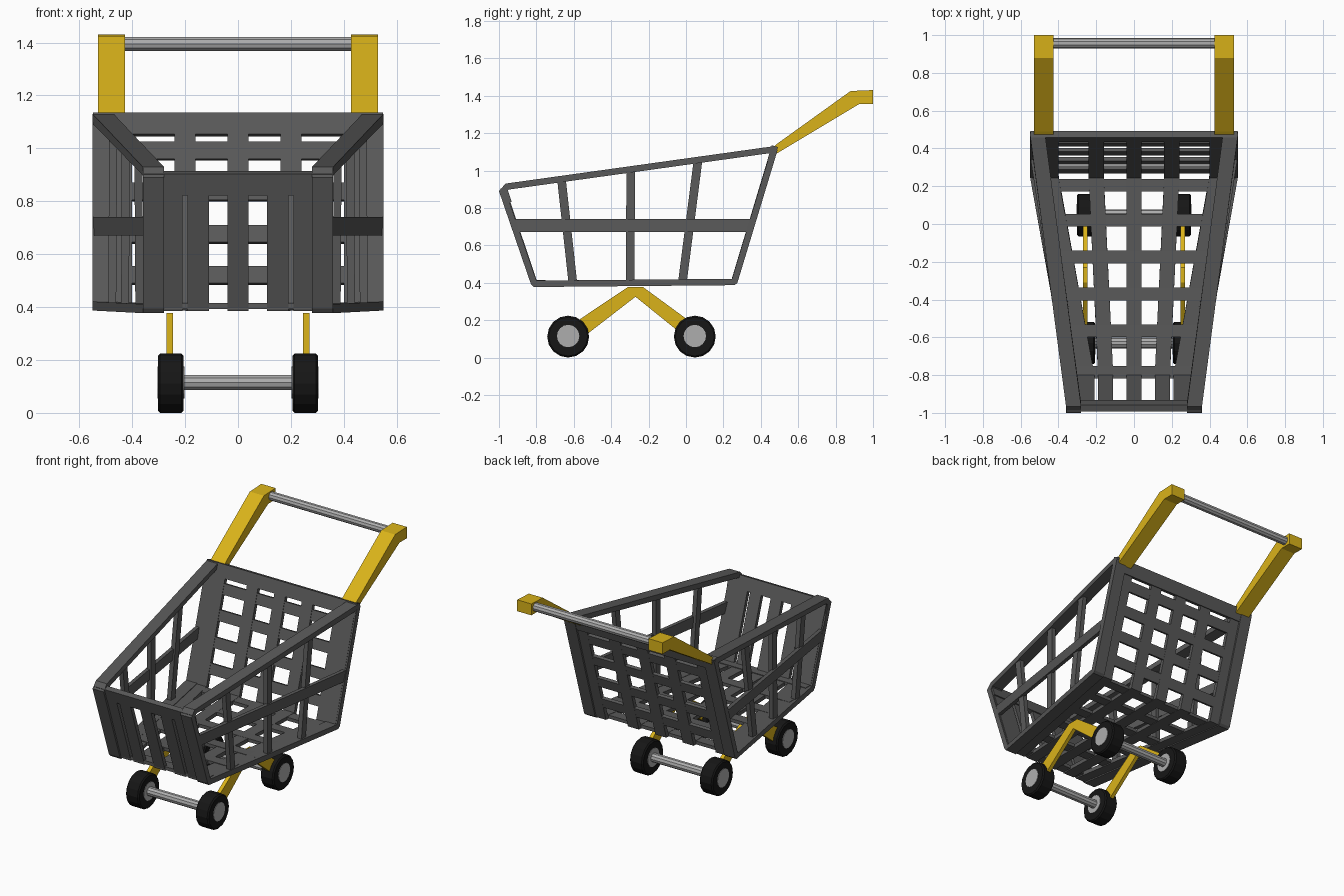
import bpy, bmesh, math
from mathutils import Vector, Matrix

if "Cube" in bpy.data.objects:
    bpy.data.objects.remove(bpy.data.objects["Cube"])


def mat(name, rgb):
    m = bpy.data.materials.new(name)
    m.diffuse_color = (*rgb, 1)
    m.use_nodes = True
    m.node_tree.nodes["Principled BSDF"].inputs["Base Color"].default_value = m.diffuse_color
    return m


DARK = mat("dark_grey", (0.10, 0.10, 0.10))
YELLOW = mat("yellow", (0.70, 0.45, 0.01))
BLACK = mat("black", (0.008, 0.008, 0.008))
STEEL = mat("steel", (0.42, 0.42, 0.42))


def finish(name, bm, m):
    bmesh.ops.recalc_face_normals(bm, faces=bm.faces[:])
    me = bpy.data.meshes.new(name)
    bm.to_mesh(me)
    bm.free()
    me.materials.append(m)
    ob = bpy.data.objects.new(name, me)
    bpy.context.collection.objects.link(ob)
    return ob


def bar(name, p, q, across, w, t, m=DARK):
    """Flat bar from p to q, w wide along 'across', t thick."""
    p, q = Vector(p), Vector(q)
    d = (q - p).normalized()
    n = d.cross(Vector(across)).normalized()
    a = n.cross(d)
    bm = bmesh.new()
    bmesh.ops.create_cube(bm, size=1)
    for v in bm.verts:
        c = v.co.copy()
        v.co = (p + q) / 2 + d * c.x * (q - p).length + a * c.y * w + n * c.z * t
    finish(name, bm, m)


def ribbon(name, path, front, back, t, closed=False):
    """Flat strip bent along a (y, z, is_back) path, mitred inwards by t."""
    pts = [Vector(p[:2]) for p in path]
    n = len(pts)
    bm = bmesh.new()
    secs = []
    for i, p in enumerate(pts):
        ds = []
        if closed or i > 0:
            ds.append((p - pts[i - 1]).normalized())
        if closed or i < n - 1:
            ds.append((pts[(i + 1) % n] - p).normalized())
        ns = [Vector((-d.y, d.x)) for d in ds]
        mid = sum(ns, Vector((0, 0))).normalized()
        o = p + mid * t / max(mid.dot(ns[0]), 0.5)
        xa, xb = back if path[i][2] else front
        secs.append([bm.verts.new(c) for c in
                     ((xa, *p), (xb, *p), (xb, *o), (xa, *o))])
    for i in range(n if closed else n - 1):
        s, e = secs[i], secs[(i + 1) % n]
        for k in range(4):
            j = (k + 1) % 4
            bm.faces.new((s[k], s[j], e[j], e[k]))
    if not closed:
        bm.faces.new(secs[0])
        bm.faces.new(secs[-1])
    finish(name, bm, DARK)


def prism(name, profile, x0, x1, m):
    bm = bmesh.new()
    f = bm.faces.new([bm.verts.new((x0, y, z)) for y, z in profile])
    r = bmesh.ops.extrude_face_region(bm, geom=[f])
    vs = [v for v in r["geom"] if isinstance(v, bmesh.types.BMVert)]
    bmesh.ops.translate(bm, verts=vs, vec=(x1 - x0, 0, 0))
    finish(name, bm, m)


def rod(name, x0, x1, y, z, r, sides, m, bevel=0):
    bm = bmesh.new()
    bmesh.ops.create_cone(bm, cap_ends=True, segments=sides, radius1=r, radius2=r,
                          depth=abs(x1 - x0),
                          matrix=Matrix.Translation(((x0 + x1) / 2, y, z))
                          @ Matrix.Rotation(math.pi / 2, 4, 'Y'))
    if bevel:
        rim = [e for e in bm.edges if abs(e.verts[0].co.x - e.verts[1].co.x) < 1e-5]
        bmesh.ops.bevel(bm, geom=rim, offset=bevel, segments=1, affect='EDGES')
    finish(name, bm, m)


# Basket outline seen from the side
FRAME = [(-1.0, .89, 0), (-.83, .395, 0), (-.815, .377, 0), (.26, .387, 1),
         (.275, .40, 1), (.49, 1.11, 1), (.47, 1.13, 1), (-.965, .93, 0)]
PANEL = [(-.985, .89, 0), (-.815, .385, 0), (.262, .392, 1), (.475, 1.10, 1)]


def lerp(a, b, u):
    return Vector(a).lerp(Vector(b), u)


for s, side in ((1, "right"), (-1, "left")):
    # Side frame and the long strips wrapping front, floor and back
    ribbon(side + "_side_frame", FRAME, (s * .28, s * .36), (s * .47, s * .55), .034, True)
    ribbon(side + "_edge_strip", PANEL, (s * .21, s * .35), (s * .40, s * .54), .025)
    ribbon(side + "_long_strip", PANEL, (s * .11, s * .19), (s * .16, s * .24), .025)
    # Side uprights and side rail
    for i, (ub, ut) in enumerate(((.20, .217), (.483, .472), (.74, .72))):
        bar(f"{side}_upright_{i + 1}", lerp((s * .335, -.82, .39), (s * .525, .26, .39), ub),
            lerp((s * .335, -.98, .905), (s * .525, .47, 1.11), ut), (0, 1, 0), .046, .03)
    bar(side + "_side_rail", (s * .345, -.915, .705), (s * .535, .345, .705), (0, 0, 1), .07, .025)
    # Handle arm
    prism(side + "_handle_arm", [(.46, 1.12), (.49, 1.145), (.88, 1.425), (1.0, 1.43),
                                 (1.0, 1.355), (.925, 1.355), (.475, 1.085)],
          s * .427, s * .53, YELLOW)
    # V-shaped leg
    prism(side + "_leg", [(-.65, .15), (-.31, .377), (-.23, .377), (.08, .15),
                          (.04, .075), (-.27, .325), (-.60, .07)], s * .245, s * .27, YELLOW)
    # Wheels with hubs
    for y, end in ((-.63, "front"), (.047, "back")):
        rod(f"{side}_{end}_wheel", s * .206, s * .302, y, .112, .112, 16, BLACK, .008)
        rod(f"{side}_{end}_hub", s * .203, s * .305, y, .115, .06, 16, STEEL)

ribbon("middle_long_strip", PANEL, (-.04, .04), (-.04, .04), .025)

# Floor cross bars
for i, y in enumerate((.205, .02, -.175, -.37, -.565, -.785)):
    w = .34 + (y + .82) / 1.08 * .18
    bar(f"floor_bar_{i + 1}", (-w, y, .404), (w, y, .404), (0, 1, 0), .068, .022)

# Back cross bars follow the lean of the back panel
lean = Vector((0, .213, .708)).normalized()
for i, z in enumerate((.52, .675, .835, .99)):
    y = .25 + (z - .392) * .301
    bar(f"back_bar_{i + 1}", (-.5, y, z), (.5, y, z), lean, .068, .022)
bar("back_top_rail", (-.548, .463, 1.09), (.548, .463, 1.09), lean, .084, .034)

# Front top rail
bar("front_top_rail", (-.355, -.962, .868), (.355, -.962, .868), (0, -.17, .505), .085, .034)

# Handle grip and axles
rod("handle_grip", -.44, .44, .957, 1.395, .028, 10, STEEL)
rod("front_axle", -.21, .21, -.63, .115, .029, 10, STEEL)
rod("back_axle", -.21, .21, .047, .115, .029, 10, STEEL)
